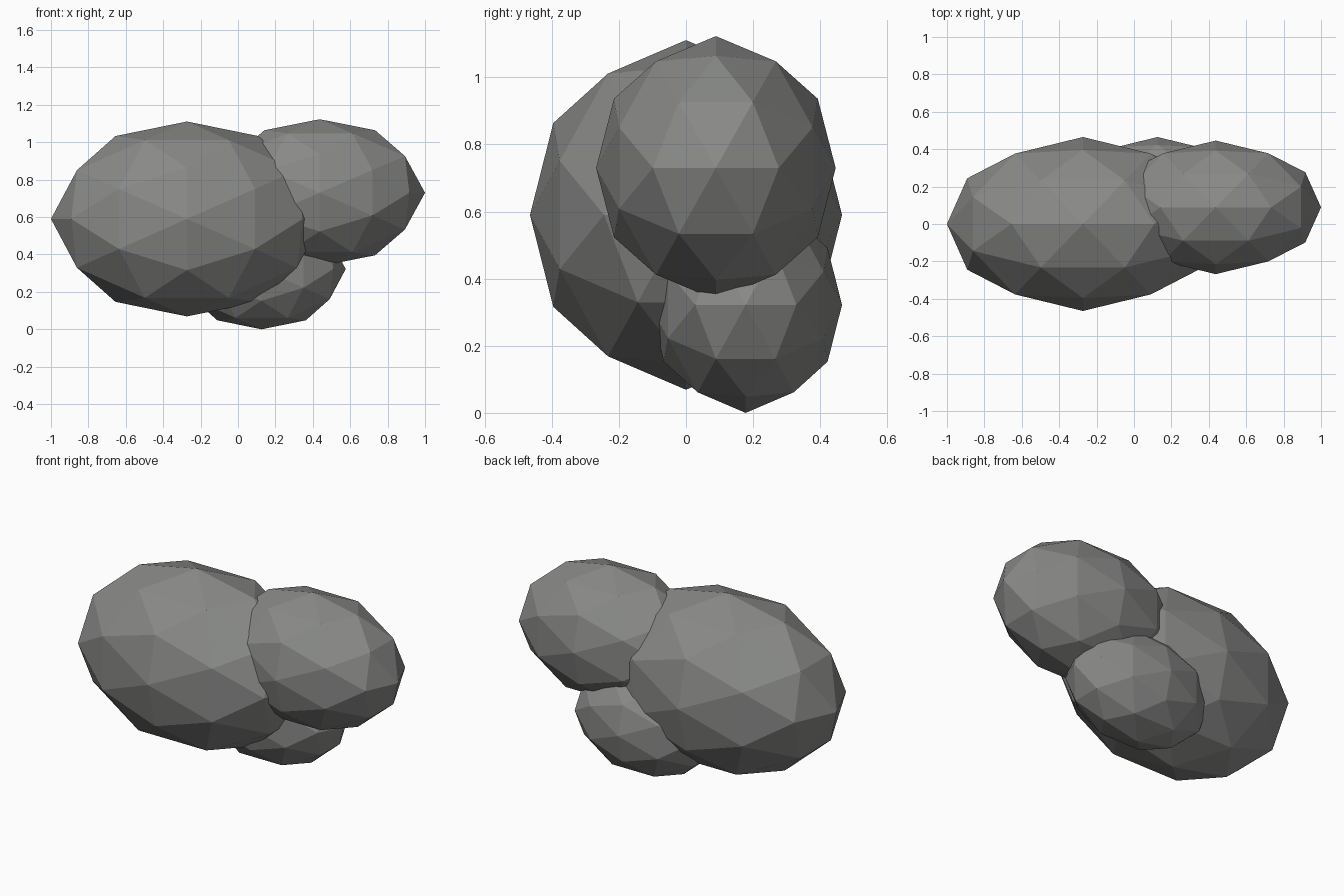
import bpy
import math
from mathutils import Matrix

if "Cube" in bpy.data.objects:
    bpy.data.objects.remove(bpy.data.objects["Cube"])

# One flat stone colour
stone = bpy.data.materials.new("stone_grey")
stone.diffuse_color = (0.25, 0.255, 0.245, 1.0)
stone.use_nodes = True
stone.node_tree.nodes["Principled BSDF"].inputs["Base Color"].default_value = stone.diffuse_color

# Turns an icosphere so that its edge midpoints lie on the three axes
TURN = Matrix.Rotation(-math.atan(2) / 2, 4, 'Y')


def boulder(name, centre, radii):
    """Flat-faceted, 80-sided ellipsoid."""
    bpy.ops.mesh.primitive_ico_sphere_add(subdivisions=2, radius=1)
    ob = bpy.context.object
    ob.name = name
    ob.data.transform(Matrix.Diagonal((*radii, 1)) @ TURN)
    ob.location = centre
    ob.data.materials.append(stone)
    bpy.ops.object.shade_flat()
    return ob


# Cluster of three overlapping boulders
boulder("large_boulder", (-0.273, 0.0, 0.592), (0.727, 0.465, 0.521))
boulder("medium_boulder", (0.437, 0.089, 0.732), (0.563, 0.357, 0.393))
boulder("small_boulder", (0.126, 0.178, 0.324), (0.45, 0.287, 0.322))

# Rest the lowest point on the ground
for ob in bpy.context.scene.objects:
    ob.location.z -= 0.002
